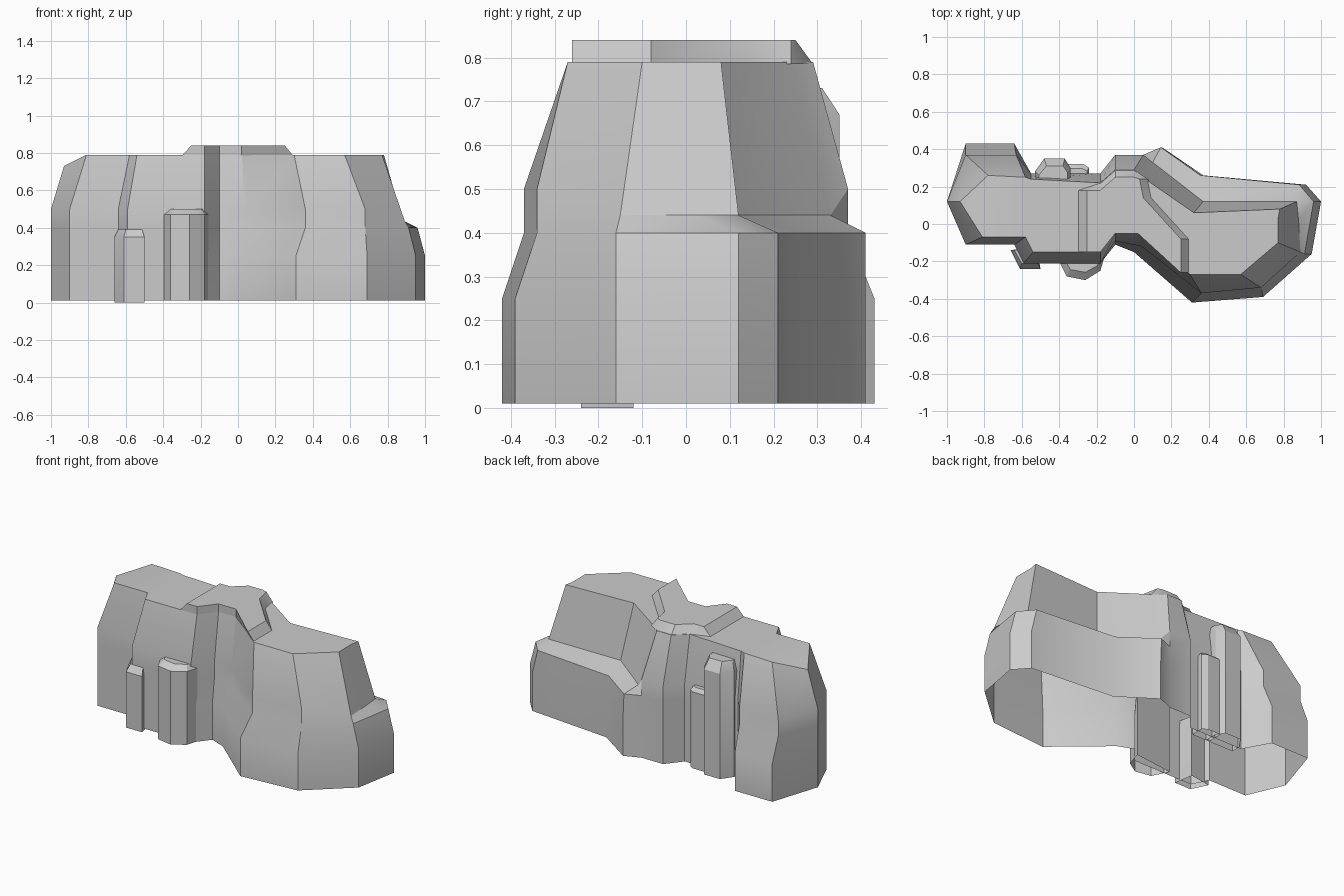
import bpy
import bmesh
import math

default_cube = bpy.data.objects.get("Cube")
if default_cube:
    bpy.data.objects.remove(default_cube, do_unlink=True)

# One plain stone colour
STONE = (0.6, 0.6, 0.6, 1.0)
stone = bpy.data.materials.new("grey_stone")
stone.use_nodes = True
stone.diffuse_color = STONE
stone.node_tree.nodes["Principled BSDF"].inputs["Base Color"].default_value = STONE


def loft(name, rings, lid=None):
    """Skin equal-length rings from the ground up, leaving the underside open."""
    bm = bmesh.new()
    loops = [[bm.verts.new(point) for point in ring] for ring in rings]
    for lower, upper in zip(loops, loops[1:]):
        count = len(lower)
        for i in range(count):
            j = (i + 1) % count
            bm.faces.new((lower[i], lower[j], upper[j], upper[i]))
    top = loops[-1]
    if lid is None:
        bm.faces.new(top)
    else:
        lid(bm, top)
    mesh = bpy.data.meshes.new(name)
    bm.to_mesh(mesh)
    bm.free()
    mesh.materials.append(stone)
    obj = bpy.data.objects.new(name, mesh)
    bpy.context.collection.objects.link(obj)
    bpy.ops.object.select_all(action='DESELECT')
    obj.select_set(True)
    bpy.context.view_layer.objects.active = obj
    bpy.ops.object.shade_smooth_by_angle(angle=math.radians(30))
    return obj


def at(points, height):
    return [(x, y, height) for x, y in points]


# Cliff corners, anticlockwise from the narrow tip: foot, waist and rim
front_corners = [
    ((-1, .12), (-1, .12), (-.93, .12)),
    ((-.9, -.11), (-.9, -.11), (-.81, -.07)),
    ((-.64, -.11), (-.64, -.11), (-.58, -.07)),
    ((-.59, -.21), (-.59, -.21), (-.54, -.15)),
    ((-.18, -.21), (-.18, -.21), (-.18, -.15)),
    ((-.1, -.11), (-.1, -.09), (-.1, -.05)),
    ((0, -.15), (.04, -.12), (.02, -.05)),
    ((.31, -.42), (.36, -.37), (.3, -.27)),
    ((.69, -.39), (.68, -.34), (.57, -.27)),
]
ledge_corners = [
    ((.95, -.16), (.89, -.15), (.77, -.1)),
    ((1, .12), (.88, .02), (.77, .03)),
    ((.92, .21), (.87, .12), (.78, .08)),
    ((.37, .26), (.37, .12), (.32, .06)),
    ((.15, .41), (.1, .33), (.06, .24)),
]
back_corners = [
    ((.05, .37), (.05, .37), (0, .29)),
    ((-.1, .37), (-.1, .37), (-.1, .29)),
    ((-.18, .27), (-.18, .27), (-.18, .22)),
    ((-.55, .27), (-.55, .27), (-.55, .24)),
    ((-.64, .43), (-.63, .37), (-.58, .25)),
    ((-.9, .43), (-.9, .37), (-.78, .26)),
]

foot, knee, shoulder, waist, rim = [], [], [], [], []
for corner in front_corners + ledge_corners + back_corners:
    (fx, fy), (wx, wy), (rx, ry) = corner
    on_ledge = corner in ledge_corners
    foot.append((fx, fy, .01))
    knee.append((fx, fy, .25))
    # The ledge keeps its full width up to the step, the rest leans in
    shoulder.append((fx * .96, fy, .4) if on_ledge else (wx, wy, .4))
    waist.append((wx, wy, .44 if on_ledge else .5))
    rim.append((rx, ry, .73 if fx == -1 else .79))


def cliff_top(bm, top):
    # Flat top with a sloping facet down to the tip
    bm.faces.new(top[1:])
    bm.faces.new((top[-1], top[0], top[1]))


loft("cliff_body", [foot, knee, shoulder, waist, rim], cliff_top)

# Raised plateau with sloping ends
plateau = [(-.25, -.15), (-.18, -.15), (-.1, -.05), (.02, -.05), (.25, -.26),
           (.25, -.08), (.05, .14), (.03, .24), (0, .25), (-.1, .25),
           (-.18, .18), (-.25, .18)]


def spread(x, y):
    if x == -.25:
        return x - .05, y
    if x > .02:
        return x + .045, y
    return x, y + (.04 if y > 0 else 0)


plateau_foot = [spread(x, y) for x, y in plateau]
loft("raised_plateau", [at(plateau_foot, .785), at(plateau, .84)])


def pillar(name, outline, base, height, bevel, centre):
    """Upright rock column with its top edge drawn in towards a centre point."""
    cx, cy = centre
    crown = [(cx + (x - cx) * .8, cy + (y - cy) * .7) for x, y in outline]
    loft(name, [at(outline, base), at(outline, height - bevel), at(crown, height)])


# Small rocks against the front wall
pillar("front_post", [(-.66, -.14), (-.61, -.24), (-.5, -.24), (-.52, -.12)],
       0, .39, .04, (-.56, -.14))
pillar("front_buttress", [(-.41, -.18), (-.36, -.28), (-.26, -.3),
                          (-.18, -.25), (-.15, -.15)],
       .01, .5, .03, (-.26, -.16))

# Small rocks against the back wall
pillar("back_pillar", [(-.34, .22), (-.34, .3), (-.37, .35), (-.48, .35),
                       (-.53, .28), (-.53, .22)],
       .01, .73, .06, (-.42, .22))
pillar("back_low_block", [(-.24, .22), (-.24, .3), (-.27, .32), (-.36, .32),
                          (-.36, .22)],
       .01, .51, .02, (-.3, .24))
